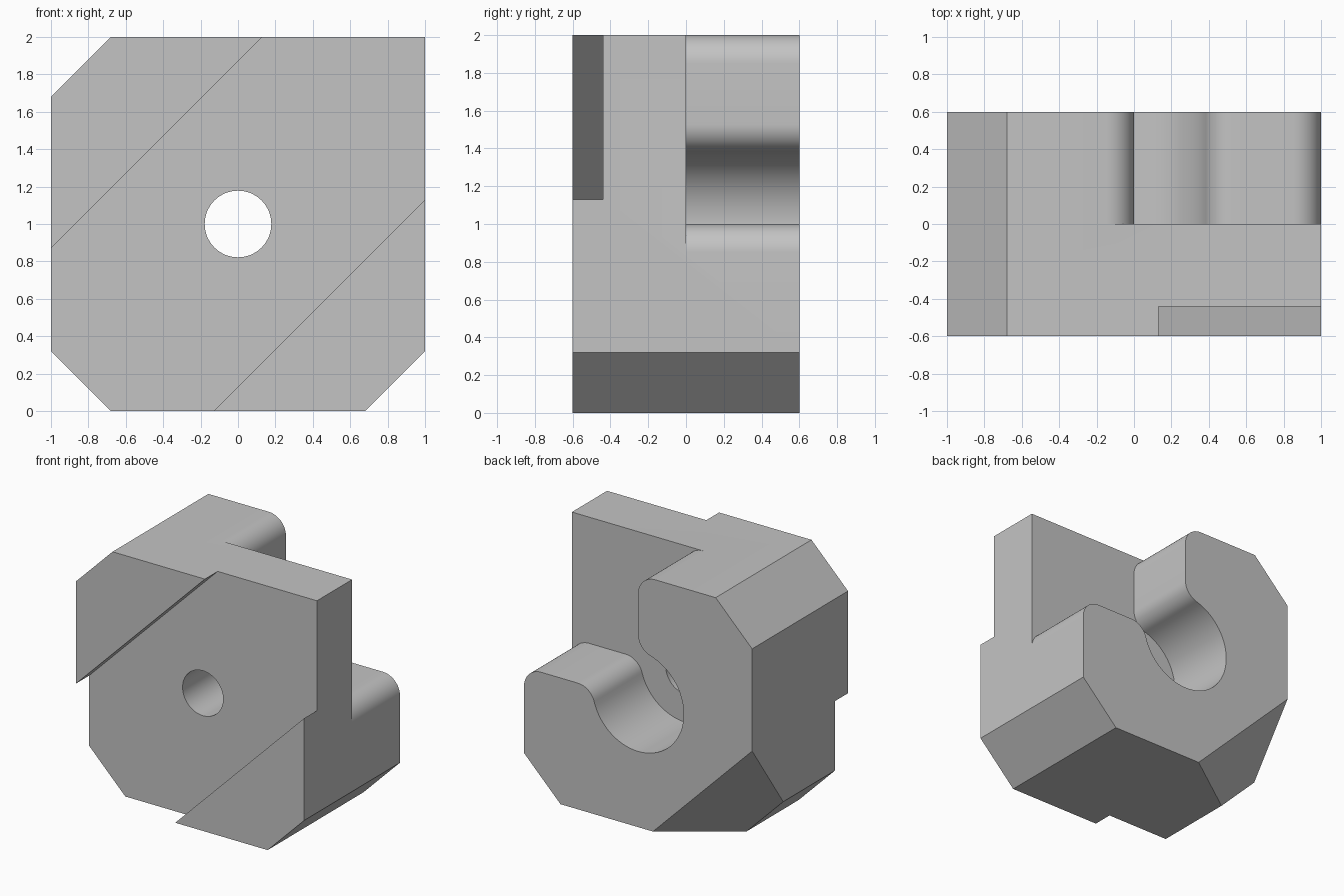
import bpy, bmesh
from math import sin, cos, radians, degrees, atan2, sqrt
from mathutils import Vector

if "Cube" in bpy.data.objects:
    bpy.data.objects.remove(bpy.data.objects["Cube"])

grey = bpy.data.materials.new("plain_grey")
grey.use_nodes = True
colour = (0.55, 0.55, 0.55, 1)
grey.diffuse_color = colour
grey.node_tree.nodes["Principled BSDF"].inputs["Base Color"].default_value = colour

MID = 1.0      # height of the bore axis
BORE = 0.4     # rear pocket radius
ROUND = 0.15   # fillet radius


def arc(cx, cz, r, a0, a1, n):
    """Points along an arc in the x-z plane, angles in degrees."""
    angles = [radians(a0 + (a1 - a0) * i / n) for i in range(n + 1)]
    return [(cx + r * cos(a), cz + r * sin(a)) for a in angles]


def prism(name, profile, y0, y1, trim=None):
    """Extrude an x-z profile from y0 to y1, optionally trimmed by a plane."""
    bm = bmesh.new()
    face = bm.faces.new([bm.verts.new((x, y0, z)) for x, z in profile])
    new = bmesh.ops.extrude_face_region(bm, geom=[face])["geom"]
    moved = [v for v in new if isinstance(v, bmesh.types.BMVert)]
    bmesh.ops.translate(bm, verts=moved, vec=(0, y1 - y0, 0))
    if trim:
        bmesh.ops.bisect_plane(bm, geom=bm.verts[:] + bm.edges[:] + bm.faces[:],
                               plane_co=trim[0], plane_no=trim[1], clear_outer=True)
        bmesh.ops.holes_fill(bm, edges=[e for e in bm.edges if e.is_boundary])
    bmesh.ops.recalc_face_normals(bm, faces=bm.faces[:])
    mesh = bpy.data.meshes.new(name)
    bm.to_mesh(mesh)
    bm.free()
    mesh.materials.append(grey)
    obj = bpy.data.objects.new(name, mesh)
    bpy.context.collection.objects.link(obj)
    return obj


# Block with three chamfered corners and a slanted cut at the rear lower corner
c = 0.68
outline = [(-c, 0), (c, 0), (1, 1 - c), (1, 2), (-c, 2), (-1, 1 + c), (-1, 1 - c)]
slant = (Vector((-0.13, 0.6, 0)), Vector((-1, sqrt(2), -1)).normalized())
body = prism("clamp_block", outline, -0.6, 0.6, slant)

# Diagonal channel across the front
w = 0.87
channel = prism("channel_cutter", [(-2, w - 1), (1, w + 2), (2, 3 - w), (-1, -w)], -0.8, -0.44)

# Rear quadrant notch with rounded lips running into a round pocket
rise = sqrt((BORE + ROUND) ** 2 - ROUND ** 2)
lean = degrees(atan2(rise, -ROUND))
half = [(-ROUND, 1.3)]
half += arc(-ROUND, 1 - ROUND, ROUND, 90, 0, 12)
half += arc(-ROUND, rise, ROUND, 0, lean - 180, 12)
half += arc(0, 0, BORE, lean, 225, 24)[1:]
loop = half + [(z, x) for x, z in reversed(half[:-1])] + [(1.3, 1.3)]
pocket = prism("pocket_cutter", [(x, z + MID) for x, z in loop], 0, 0.8)

# Through hole
hole = prism("hole_cutter", arc(0, MID, 0.178, 0, 354.375, 63), -0.8, 0.2)

bpy.ops.object.select_all(action="DESELECT")
bpy.context.view_layer.objects.active = body
body.select_set(True)
for cutter in (channel, pocket, hole):
    cutter.hide_render = True
    mod = body.modifiers.new(cutter.name, "BOOLEAN")
    mod.operation = "DIFFERENCE"
    mod.solver = "EXACT"
    mod.object = cutter
    bpy.ops.object.modifier_apply(modifier=mod.name)
    bpy.data.objects.remove(cutter)

bpy.ops.object.shade_smooth_by_angle(angle=radians(30))
